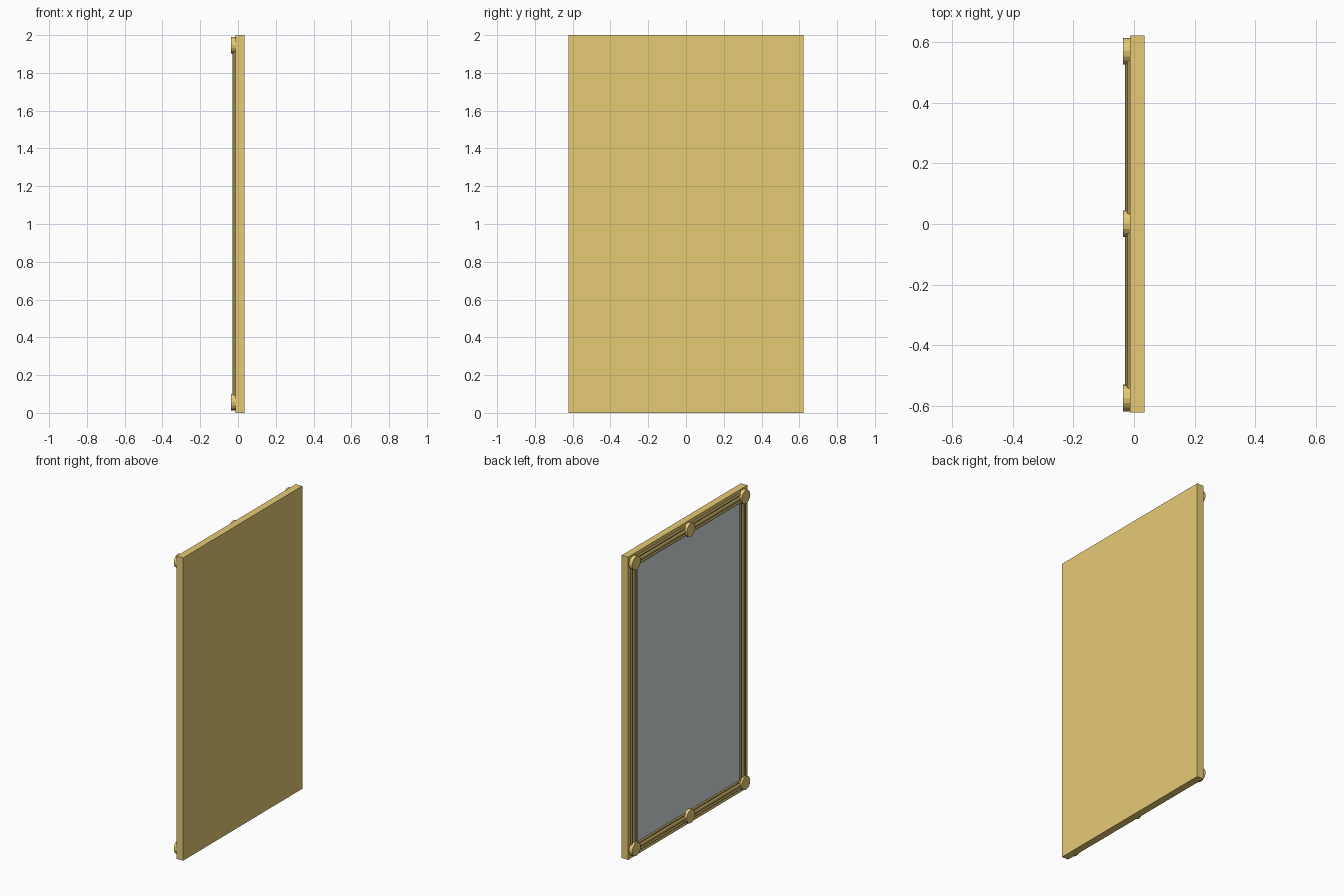
import bpy, bmesh, math
from mathutils import Matrix, Vector

if "Cube" in bpy.data.objects:
    bpy.data.objects.remove(bpy.data.objects["Cube"])


def material(name, rgb):
    m = bpy.data.materials.new(name)
    m.diffuse_color = (*rgb, 1)
    m.use_nodes = True
    m.node_tree.nodes["Principled BSDF"].inputs["Base Color"].default_value = m.diffuse_color
    return m


GOLD = material("antique gold", (0.79, 0.59, 0.175))
BRONZE = material("dark bronze", (0.36, 0.265, 0.085))
GLASS = material("mirror grey", (0.66, 0.72, 0.735))
W, H = 0.622, 2.0        # half width, height
FACE = -0.013            # plane of the board's decorated side


def finish(bm, name, mat):
    bmesh.ops.recalc_face_normals(bm, faces=bm.faces)
    me = bpy.data.meshes.new(name)
    bm.to_mesh(me)
    bm.free()
    me.materials.append(mat)
    ob = bpy.data.objects.new(name, me)
    bpy.context.collection.objects.link(ob)
    return ob


def box(name, x0, x1, half_y, z0, z1, mat):
    bm = bmesh.new()
    bmesh.ops.create_cube(bm, size=1)
    bmesh.ops.scale(bm, vec=(x1 - x0, 2 * half_y, z1 - z0), verts=bm.verts)
    bmesh.ops.translate(bm, vec=((x0 + x1) / 2, 0, (z0 + z1) / 2), verts=bm.verts)
    return finish(bm, name, mat)


# Backing board and mirror pane
box("backing_board", FACE, 0.034, W, 0, H, GOLD)
box("mirror_pane", FACE - 0.002, FACE + 0.002, W - 0.08, 0.08, H - 0.08, GLASS)


# Moulding profile: three rounded beads (distance in from the edge, height)
def bead(centre, radius, height, steps=6):
    return [(centre - radius * math.cos(math.pi * i / steps),
             0.002 + height * math.sin(math.pi * i / steps))
            for i in range(steps + 1)]


profile = ([(0.022, 0)] + bead(0.030, 0.008, 0.008) + bead(0.054, 0.013, 0.014)
           + bead(0.078, 0.008, 0.008) + [(0.086, 0)])

# Mitred moulding swept round the rectangle
bm = bmesh.new()
loops = []
for d, h in profile:
    y, z0, z1 = W - d, d, H - d
    loops.append([bm.verts.new((FACE - h, a, b))
                  for a, b in ((-y, z0), (y, z0), (y, z1), (-y, z1))])
for i in range(len(loops)):
    a, b = loops[i], loops[(i + 1) % len(loops)]
    for k in range(4):
        n = (k + 1) % 4
        bm.faces.new((a[k], a[n], b[n], b[k]))
finish(bm, "frame_moulding", BRONZE)

# Round bosses at the corners and the middle of the top and bottom rails
for row, z in (("bottom", 0.057), ("top", 1.947)):
    for col, y in (("left", -0.574), ("middle", 0.001), ("right", 0.570)):
        bm = bmesh.new()
        bmesh.ops.create_cone(bm, cap_ends=True, segments=16,
                              radius1=0.044, radius2=0.044, depth=0.024)
        bmesh.ops.rotate(bm, matrix=Matrix.Rotation(math.pi / 2, 3, 'Y'), verts=bm.verts)
        bmesh.ops.translate(bm, vec=Vector((FACE - 0.012, y, z)), verts=bm.verts)
        finish(bm, f"boss_{row}_{col}", GOLD)
